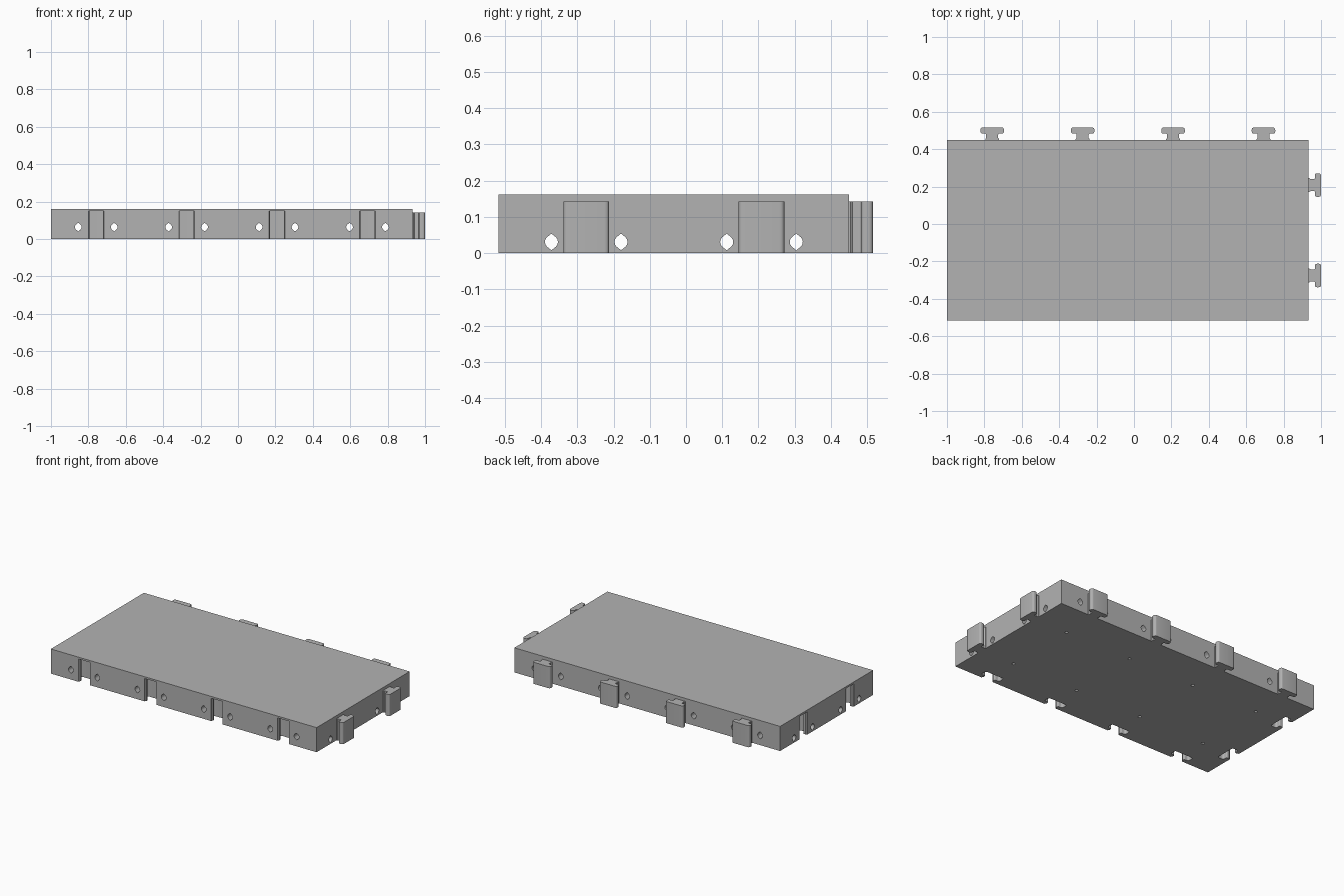
import bpy, bmesh, math
from mathutils import Matrix, Vector

cube = bpy.data.objects.get("Cube")
if cube:
    bpy.data.objects.remove(cube)

# Slab extents and connector positions
X0, X1, Y0, Y1, TOP = -1.0, 0.934, -0.517, 0.45, 0.162
LX, LY = X1 - X0, Y1 - Y0
XS = [X0 + LX * (k + 0.5) / 4 for k in range(4)]
YS = [Y0 + LY * (k + 0.5) / 2 for k in range(2)]
HOLE_OFFSET = 0.096

grey = bpy.data.materials.new("plain grey")
grey.use_nodes = True
colour = (0.45, 0.45, 0.45, 1)
grey.diffuse_color = colour
grey.node_tree.nodes["Principled BSDF"].inputs["Base Color"].default_value = colour


def make_object(name, bm):
    bmesh.ops.recalc_face_normals(bm, faces=bm.faces)
    mesh = bpy.data.meshes.new(name)
    bm.to_mesh(mesh)
    bm.free()
    mesh.materials.append(grey)
    obj = bpy.data.objects.new(name, mesh)
    bpy.context.collection.objects.link(obj)
    return obj


def add_prism(bm, points, depth, matrix):
    """Extrude an outline in local xy along local z, then place it."""
    part = bmesh.new()
    face = part.faces.new([part.verts.new((x, y, 0)) for x, y in points])
    out = bmesh.ops.extrude_face_region(part, geom=[face])
    moved = [v for v in out["geom"] if isinstance(v, bmesh.types.BMVert)]
    bmesh.ops.translate(part, verts=moved, vec=(0, 0, depth))
    part.transform(matrix)
    temp = bpy.data.meshes.new("temp")
    part.to_mesh(temp)
    part.free()
    bm.from_mesh(temp)
    bpy.data.meshes.remove(temp)


def rounded(points, radii, steps=4):
    """Round the corners of an outline with short quadratic arcs."""
    result = []
    for i, (p, r) in enumerate(zip(points, radii)):
        p = Vector(p)
        if r == 0:
            result.append(p)
            continue
        a = p + (Vector(points[i - 1]) - p).normalized() * r
        b = p + (Vector(points[(i + 1) % len(points)]) - p).normalized() * r
        for s in range(steps + 1):
            t = s / steps
            result.append(a * (1 - t) ** 2 + p * 2 * t * (1 - t) + b * t * t)
    return result


def tee(start, gap):
    """T-shaped connector outline pointing along +y."""
    neck, head = 0.032 + gap, 0.063 + gap
    under, tip = 0.033 - gap, 0.066 + gap
    half = [(neck + 0.005, start), (neck + 0.005, 0.004), (neck, 0.010),
            (neck, under), (head, under), (head, tip)]
    radii = [0, 0, 0, 0.007, 0.013, 0.013]
    points = half + [(-x, y) for x, y in reversed(half)]
    return rounded(points, radii + radii[::-1])


# Placement: connectors on the long side point to +y, on the short side to +x
def long_side(x, y, z):
    return Matrix.Translation((x, y, z))


def short_side(x, y, z):
    return Matrix.Translation((x, y, z)) @ Matrix.Rotation(-math.pi / 2, 4, "Z")


# Main slab
bm = bmesh.new()
add_prism(bm, [(X0, Y0), (X1, Y0), (X1, Y1), (X0, Y1)], TOP, Matrix())
slab = make_object("slab", bm)

# Sockets in the front and left-hand edges, open at the underside
sockets = bmesh.new()
outline = tee(-0.02, 0.005)
for x in XS:
    add_prism(sockets, outline, 0.17, long_side(x, Y0, -0.02))
for y in YS:
    add_prism(sockets, outline, 0.17, short_side(X0, y, -0.02))

# Cable holes, pointed at top and bottom, running right through
arc = [math.radians(a) for a in (-45, -22, 0, 22, 45)]
side = [(0.018 * math.cos(a), 0.018 * math.sin(a)) for a in arc]
hole = side + [(0, 0.023)] + [(-x, -y) for x, y in side] + [(0, -0.023)]
along_y = Matrix.Rotation(math.pi / 2, 4, "X")
along_x = Matrix.Rotation(math.pi / 2, 4, "Z") @ along_y
long_holes, short_holes = bmesh.new(), bmesh.new()
for s in (-HOLE_OFFSET, HOLE_OFFSET):
    for x in XS:
        add_prism(long_holes, hole, 1.2, Matrix.Translation((x + s, 0.6, 0.064)) @ along_y)
    for y in YS:
        add_prism(short_holes, hole, 2.4, Matrix.Translation((-1.2, y + s, 0.031)) @ along_x)

# Small blind pin holes in the underside
pins = bmesh.new()
for x in XS:
    for y in YS:
        bmesh.ops.create_cone(pins, cap_ends=True, segments=12, radius1=0.01, radius2=0.01,
                              depth=0.1, matrix=Matrix.Translation((x, y, 0)))

# Cut everything out of the slab
cutters = []
for name, cut in (("sockets", sockets), ("long_holes", long_holes),
                  ("short_holes", short_holes), ("pin_holes", pins)):
    cutter = make_object(name + "_cutter", cut)
    cutter.hide_render = True
    cutters.append(cutter)
    mod = slab.modifiers.new(name, "BOOLEAN")
    mod.operation, mod.solver, mod.object = "DIFFERENCE", "EXACT", cutter
bpy.context.view_layer.update()
graph = bpy.context.evaluated_depsgraph_get()
cut_mesh = bpy.data.meshes.new_from_object(slab.evaluated_get(graph))
slab.modifiers.clear()
slab.data = cut_mesh
for cutter in cutters:
    bpy.data.objects.remove(cutter)

# Connector tabs on the back and the model's left edge
parts = [slab]
places = [("back_tab", long_side(x, Y1, 0)) for x in XS]
places += [("side_tab", short_side(X1, y, 0)) for y in YS]
for name, matrix in places:
    bm = bmesh.new()
    add_prism(bm, tee(0, 0), 0.142, matrix)
    parts.append(make_object(name, bm))

# Smooth the rounded corners, keep the edges sharp
bpy.ops.object.select_all(action="DESELECT")
for part in parts:
    part.select_set(True)
bpy.context.view_layer.objects.active = slab
bpy.ops.object.shade_smooth_by_angle(angle=math.radians(30))
